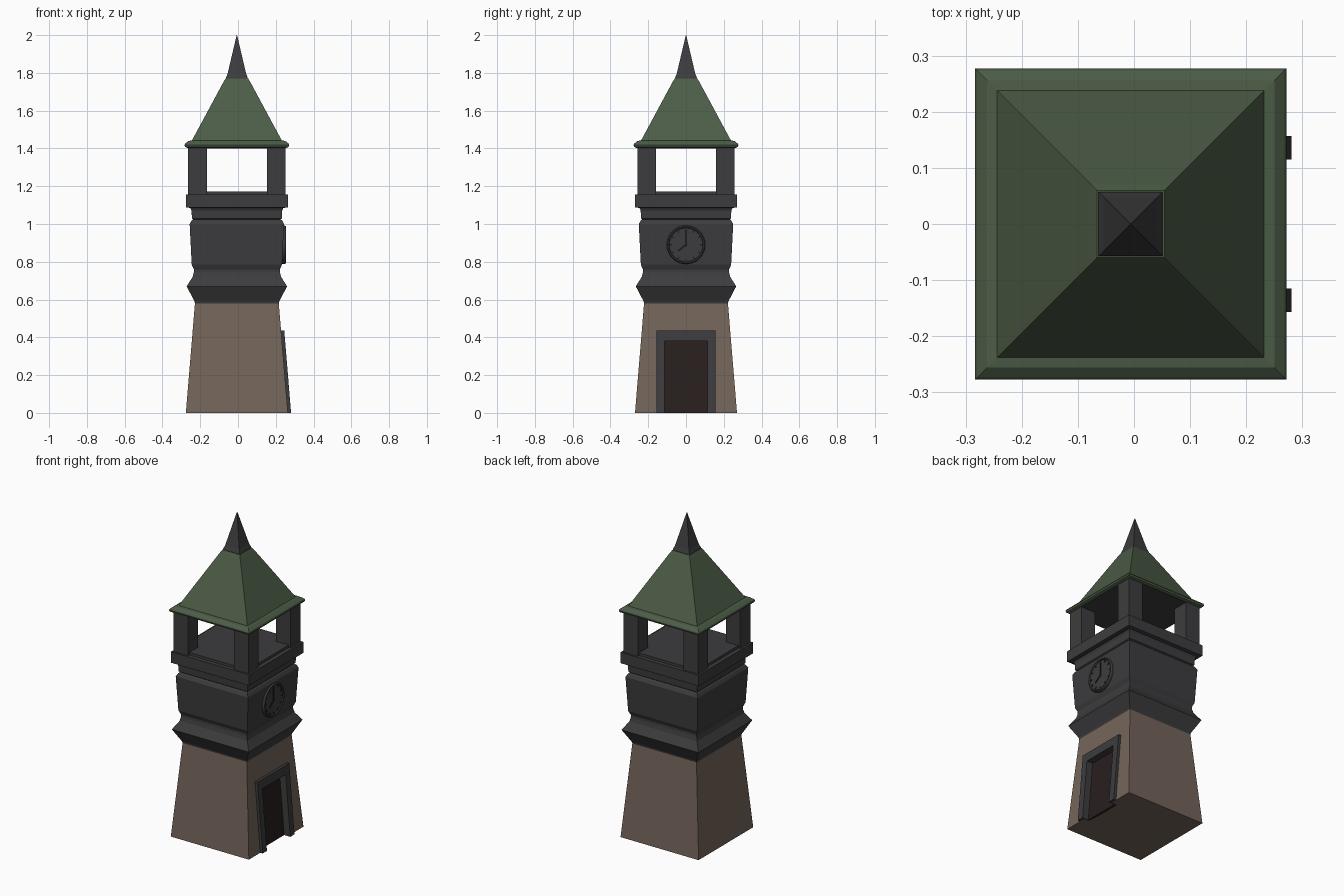
import bpy, bmesh, math
from mathutils import Matrix, Vector

if "Cube" in bpy.data.objects:
    bpy.data.objects.remove(bpy.data.objects["Cube"])

CX = -0.006  # tower axis (door frame pushes the bounds to +x)


def material(name, rgb):
    m = bpy.data.materials.new(name)
    m.diffuse_color = (*rgb, 1)
    m.use_nodes = True
    m.node_tree.nodes["Principled BSDF"].inputs["Base Color"].default_value = m.diffuse_color
    return m


BROWN = material("brown plaster", (0.175, 0.130, 0.103))
GREY = material("dark grey stone", (0.046, 0.046, 0.049))
GREEN = material("green roof", (0.072, 0.108, 0.062))
DOOR = material("dark red door", (0.022, 0.013, 0.013))
BLACK = material("black iron", (0.012, 0.012, 0.013))


def finish(name, bm, mat):
    bmesh.ops.recalc_face_normals(bm, faces=bm.faces)
    me = bpy.data.meshes.new(name)
    bm.to_mesh(me)
    bm.free()
    me.materials.append(mat)
    ob = bpy.data.objects.new(name, me)
    bpy.context.collection.objects.link(ob)
    return ob


def square_tower(name, profile, mat):
    """Stack of square rings given as (z, half width)."""
    bm = bmesh.new()
    rings = [[bm.verts.new((CX + sx * h, sy * h, z))
              for sx, sy in ((-1, -1), (1, -1), (1, 1), (-1, 1))]
             for z, h in profile]
    for a, b in zip(rings, rings[1:]):
        for i in range(4):
            j = (i + 1) % 4
            bm.faces.new((a[i], a[j], b[j], b[i]))
    bm.faces.new(rings[0][::-1])
    bm.faces.new(rings[-1])
    bmesh.ops.remove_doubles(bm, verts=bm.verts, dist=1e-5)
    return finish(name, bm, mat)


def box(name, lo, hi, mat, matrix=Matrix()):
    bm = bmesh.new()
    bmesh.ops.create_cube(bm, size=1)
    lo, hi = Vector(lo), Vector(hi)
    for v in bm.verts:
        v.co = matrix @ Vector([(lo[i] + hi[i]) / 2 + v.co[i] * (hi[i] - lo[i]) for i in range(3)])
    return finish(name, bm, mat)


def wall_slab(name, y, z, depth, mat):
    """Box whose x follows the sloping +x wall of the shaft."""
    slope = Matrix(((1, 0, -0.0828, CX + 0.27), (0, 1, 0, 0), (0, 0, 1, 0), (0, 0, 0, 1)))
    return box(name, (depth[0], y[0], z[0]), (depth[1], y[1], z[1]), mat, slope)


# Brown shaft with a door recess
shaft = square_tower("lower_shaft", [(0, 0.27), (0.58, 0.222)], BROWN)
cutter = wall_slab("door_cutter", (-0.117, 0.117), (-0.05, 0.382), (-0.035, 0.1), DOOR)
mod = shaft.modifiers.new("recess", 'BOOLEAN')
mod.operation, mod.object, mod.solver = 'DIFFERENCE', cutter, 'EXACT'
bpy.context.view_layer.objects.active = shaft
bpy.ops.object.modifier_apply(modifier=mod.name)
bpy.data.objects.remove(cutter)

# Door and its frame
wall_slab("door", (-0.117, 0.117), (0, 0.382), (-0.04, -0.025), DOOR)
wall_slab("door_jamb_left", (-0.157, -0.115), (0, 0.38), (-0.025, 0.017), GREY)
wall_slab("door_jamb_right", (0.115, 0.157), (0, 0.38), (-0.025, 0.017), GREY)
wall_slab("door_lintel", (-0.157, 0.157), (0.38, 0.435), (-0.025, 0.017), GREY)

# Grey clock storey with mouldings and parapet
square_tower("clock_storey", [
    (0.58, 0.222), (0.59, 0.224), (0.67, 0.266), (0.72, 0.234), (0.745, 0.228), (0.76, 0.228),
    (0.768, 0.232), (0.785, 0.239), (1.0, 0.250), (1.018, 0.240), (1.025, 0.232),
    (1.03, 0.238), (1.07, 0.240), (1.085, 0.246), (1.088, 0.270),
    (1.156, 0.270), (1.156, 0.245), (1.172, 0.245)], GREY)

# Belfry corner posts
for i, (sx, sy) in enumerate(((-1, -1), (1, -1), (1, 1), (-1, 1))):
    xs = sorted((CX + sx * 0.159, CX + sx * 0.258))
    ys = sorted((sy * 0.159, sy * 0.258))
    box(f"belfry_post_{i + 1}", (xs[0], ys[0], 1.15), (xs[1], ys[1], 1.41), GREY)
box("belfry_ceiling", (CX - 0.258, -0.258, 1.40), (CX + 0.258, 0.258, 1.412), GREY)

# Roof with eave, then finial
square_tower("roof", [(1.403, 0.262), (1.408, 0.274), (1.418, 0.2775), (1.426, 0.274), (1.440, 0.256),
                      (1.442, 0.238), (1.75, 0.072), (1.77, 0.060)], GREEN)
square_tower("finial", [(1.76, 0.057), (1.775, 0.057), (1.80, 0.048), (2.0, 0.001)], GREY)

# Clock on the +x face
CLOCK = Matrix.Translation((0, 0, 0.89))
SEG = 32


def clock_lathe(name, profile, mat):
    """Rings around the x axis given as (x, radius), closed into a loop."""
    bm = bmesh.new()
    rings = [[bm.verts.new(CLOCK @ Vector((x, r * math.cos(t), r * math.sin(t))))
              for t in (2 * math.pi * k / SEG for k in range(SEG))] for x, r in profile]
    for a, b in zip(rings, rings[1:] + rings[:1]):
        for k in range(SEG):
            bm.faces.new((a[k], a[(k + 1) % SEG], b[(k + 1) % SEG], b[k]))
    return finish(name, bm, mat)


def clock_bar(name, angle, r0, r1, width):
    """Flat bar on the dial; angle is clockwise from twelve."""
    box(name, (0.244, -width / 2, r0), (0.250, width / 2, r1), BLACK,
        CLOCK @ Matrix.Rotation(-angle, 4, 'X'))


clock_lathe("clock_rim", [(0.215, 0.102), (0.247, 0.102), (0.253, 0.098),
                          (0.253, 0.092), (0.246, 0.088), (0.215, 0.088)], GREY)
clock_lathe("clock_dial", [(0.215, 0.09), (0.247, 0.09), (0.247, 0.0005), (0.215, 0.0005)], GREY)
for h in range(12):
    clock_bar(f"hour_mark_{h + 1}", h * math.pi / 6, 0.074, 0.086, 0.006)
clock_bar("minute_hand", 0, -0.01, 0.078, 0.009)
clock_bar("hour_hand", math.radians(232), -0.008, 0.055, 0.010)
